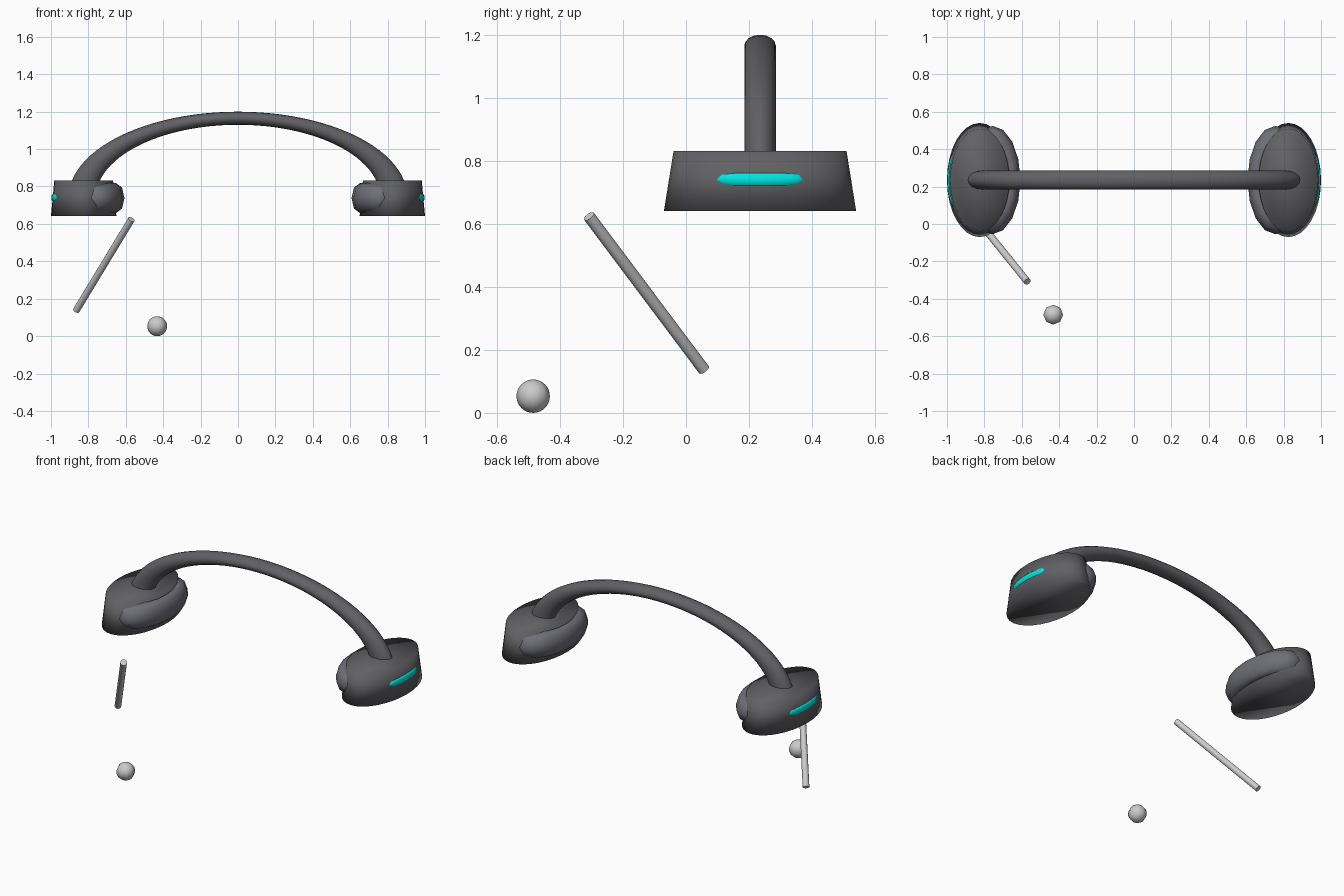
import bpy, bmesh, math
from mathutils import Vector

if "Cube" in bpy.data.objects:
    bpy.data.objects.remove(bpy.data.objects["Cube"])

CY = 0.235      # depth centre of the headset
CZ = 0.74       # height of the ear cup centres


def material(name, rgb):
    m = bpy.data.materials.new(name)
    m.diffuse_color = (*rgb, 1)
    m.use_nodes = True
    m.node_tree.nodes["Principled BSDF"].inputs["Base Color"].default_value = m.diffuse_color
    return m


dark = material("dark_plastic", (0.12, 0.12, 0.13))
pad = material("pad_grey", (0.16, 0.16, 0.19))
teal = material("teal_glow", (0.0, 0.8, 0.75))


def finish(name, bm, mat=None):
    bmesh.ops.recalc_face_normals(bm, faces=bm.faces)
    me = bpy.data.meshes.new(name)
    bm.to_mesh(me)
    bm.free()
    me.shade_smooth()
    if mat:
        me.materials.append(mat)
    ob = bpy.data.objects.new(name, me)
    bpy.context.collection.objects.link(ob)
    return ob


def ring(name, centre, major, minor, n, k, mat, upright_half=False):
    """Elliptical torus: lying flat, or the upper half of an upright one."""
    bm = bmesh.new()
    loops = []
    for i in range(n + 1 if upright_half else n):
        a = (math.pi if upright_half else math.tau) * i / n
        loop = []
        for j in range(k):
            b = math.tau * j / k
            u = (major[0] + minor[0] * math.cos(b)) * math.cos(a)
            v = (major[1] + minor[1] * math.cos(b)) * math.sin(a)
            w = minor[2] * math.sin(b)
            p = (u, w, v) if upright_half else (u, v, w)
            loop.append(bm.verts.new(Vector(centre) + Vector(p)))
        loops.append(loop)
    for i in range(n):
        p, q = loops[i], loops[(i + 1) % len(loops)]
        for j in range(k):
            bm.faces.new((p[j], p[(j + 1) % k], q[(j + 1) % k], q[j]))
    if upright_half:
        bm.faces.new(loops[0])
        bm.faces.new(loops[-1])
    return finish(name, bm, mat)


# Headband arch
ring("headband", (0, CY, CZ), (0.833, 0.425), (0.073, 0.035, 0.05), 48, 16, dark, True)

for side, s in (("left", -1), ("right", 1)):
    # Tapered oval ear cup
    bm = bmesh.new()
    bmesh.ops.create_cone(bm, cap_ends=True, segments=32, radius1=1, radius2=0.9, depth=1)
    for v in bm.verts:
        v.co = (v.co.x * 0.175 + s * 0.825, v.co.y * 0.305 + CY, v.co.z * 0.19 + 0.736)
    finish(side + "_ear_cup", bm, dark)
    # Cushion on the inner side
    ring(side + "_cushion", (s * 0.757, CY, CZ - 0.002), (0.105, 0.203), (0.045, 0.087, 0.08), 16, 8, pad)
    # Light strip on the outer side
    ring(side + "_light_strip", (s * 0.958, CY, CZ), (0.031, 0.113), (0.009, 0.032, 0.022), 24, 8, teal)

# Microphone arm
a, b = Vector((-0.865, 0.057, 0.137)), Vector((-0.57, -0.308, 0.624))
bm = bmesh.new()
bmesh.ops.create_cone(bm, cap_ends=True, segments=12, radius1=0.019, radius2=0.019, depth=(b - a).length)
arm = finish("microphone_arm", bm)
arm.location = (a + b) / 2
arm.rotation_mode = 'QUATERNION'
arm.rotation_quaternion = (b - a).to_track_quat('Z', 'Y')
bpy.context.view_layer.objects.active = arm
arm.select_set(True)
bpy.ops.object.shade_smooth_by_angle(angle=math.radians(40))

# Microphone tip
bm = bmesh.new()
bmesh.ops.create_uvsphere(bm, u_segments=8, v_segments=16, radius=0.053)
tip = finish("microphone_tip", bm)
tip.location = (-0.432, -0.485, 0.053)
